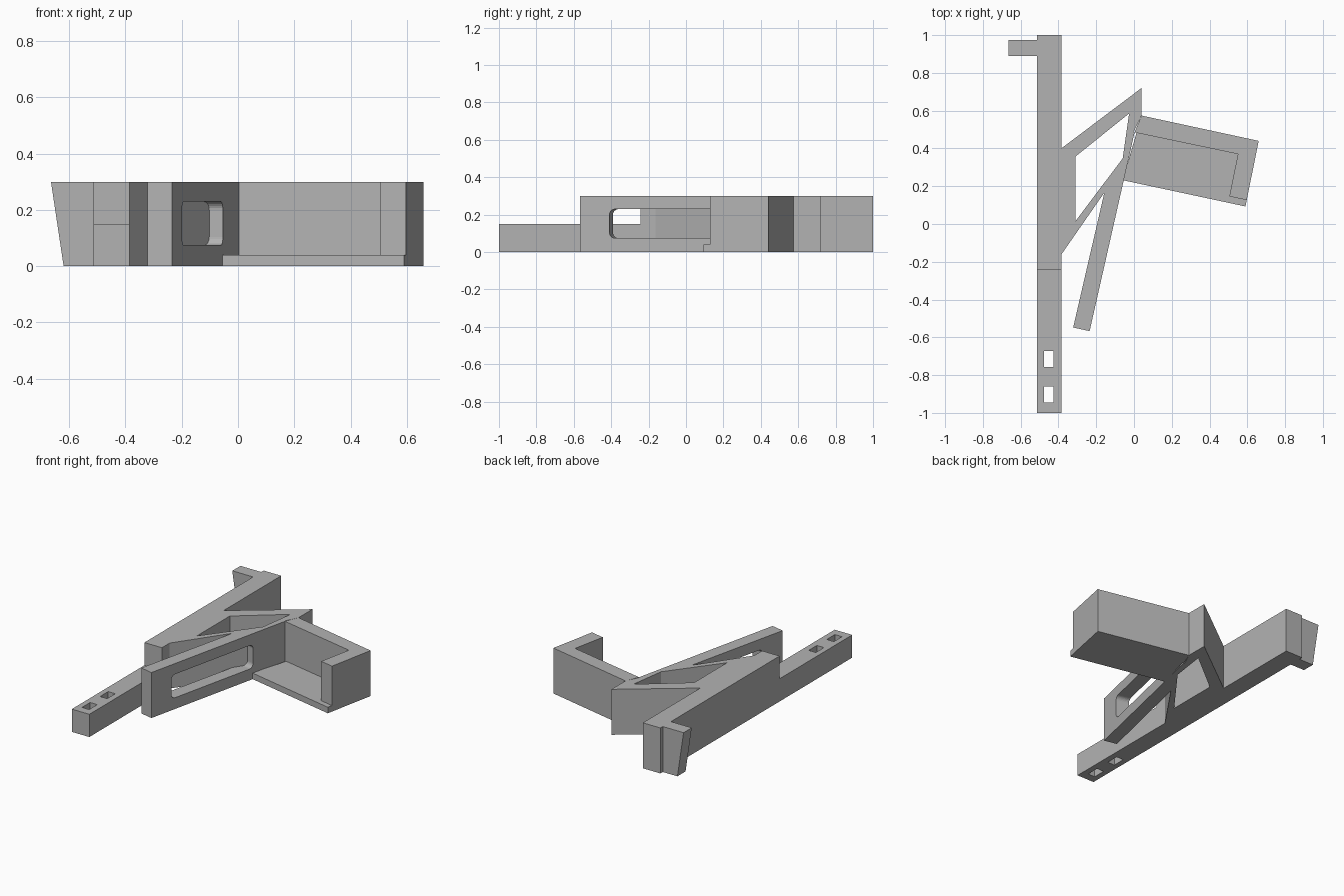
import bpy, bmesh, math
from mathutils import Vector

if "Cube" in bpy.data.objects:
    bpy.data.objects.remove(bpy.data.objects["Cube"], do_unlink=True)

grey = bpy.data.materials.new("plain grey")
grey.use_nodes = True
grey.diffuse_color = (0.45, 0.45, 0.45, 1)
grey.node_tree.nodes["Principled BSDF"].inputs["Base Color"].default_value = grey.diffuse_color

H = 0.30  # full height


def finish(name, bm):
    bmesh.ops.recalc_face_normals(bm, faces=bm.faces)
    mesh = bpy.data.meshes.new(name)
    bm.to_mesh(mesh)
    bm.free()
    mesh.materials.append(grey)
    obj = bpy.data.objects.new(name, mesh)
    bpy.context.collection.objects.link(obj)
    return obj


def prism(name, outline, low, high, upright=False):
    """Extrude an xy outline along z, or an xz outline along y."""
    def place(p, d):
        return (p[0], d, p[1]) if upright else (p[0], p[1], d)
    bm = bmesh.new()
    face = bm.faces.new([bm.verts.new(place(p, low)) for p in outline])
    ext = bmesh.ops.extrude_face_region(bm, geom=[face])
    moved = [v for v in ext["geom"] if isinstance(v, bmesh.types.BMVert)]
    shift = Vector(place((0, 0), high - low))
    bmesh.ops.translate(bm, verts=moved, vec=shift)
    return finish(name, bm)


def rect(x0, x1, y0, y1):
    return [(x0, y0), (x1, y0), (x1, y1), (x0, y1)]


def cut(obj, cutter):
    cutter.hide_render = True
    mod = obj.modifiers.new("cut", "BOOLEAN")
    mod.operation = "DIFFERENCE"
    mod.solver = "EXACT"
    mod.object = cutter
    bpy.context.view_layer.objects.active = obj
    bpy.ops.object.modifier_apply(modifier=mod.name)


def discard(obj):
    bpy.data.objects.remove(obj, do_unlink=True)


# Long rail, with a lower front end holding two square holes
prism("rail", rect(-0.513, -0.385, -0.243, 1), 0, H)
rail_end = prism("rail_end", rect(-0.513, -0.385, -1, -0.243), 0, H / 2)
for y in (-0.945, -0.757):
    hole = prism("hole_cutter", rect(-0.477, -0.425, y, y + 0.085), -0.1, H)
    cut(rail_end, hole)
    discard(hole)

# Tapered hook at the back of the rail
prism("hook", [(-0.665, H), (-0.62, 0), (-0.51, 0), (-0.51, H)], 0.89, 0.975, upright=True)

# Strut frame joining the rail to the arm and tray
frame = prism("strut_frame", [(-0.385, -0.162), (-0.05, 0.32), (-0.003, 0.485), (0.04, 0.574),
                              (0.04, 0.72), (-0.385, 0.4)], 0, H)

# Slanted arm
arm = prism("arm", [(-0.322, -0.548), (-0.235, -0.567), (0.003, 0.485), (-0.08, 0.5)], 0, H)

# Opening through frame and arm
opening = prism("opening_cutter", [(-0.31, 0.015), (-0.06, 0.347), (-0.026, 0.585),
                                   (-0.31, 0.357)], -0.1, H + 0.1)
for part in (frame, arm):
    cut(part, opening)
discard(opening)

# Rounded slot through the arm
bm = bmesh.new()
bmesh.ops.create_cube(bm, size=1)
bmesh.ops.scale(bm, vec=(0.3, 0.66, 0.155), verts=bm.verts)
across = [e for e in bm.edges if abs((e.verts[0].co - e.verts[1].co).x) > 0.1]
bmesh.ops.bevel(bm, geom=across, offset=0.03, segments=6, profile=0.5, affect="EDGES")
slot = finish("slot_cutter", bm)
slot.location = (-0.17, -0.078, 0.152)
slot.rotation_euler.z = math.radians(-12.5)
bpy.context.view_layer.update()
cut(arm, slot)
discard(slot)

# Tray: thin floor with a back wall, side wall and short return lip
prism("tray_floor", [(-0.06, 0.232), (0.59, 0.093), (0.66, 0.44), (0.04, 0.574)], 0, 0.04)
prism("tray_wall", [(0.003, 0.485), (0.55, 0.37), (0.505, 0.146), (0.597, 0.127),
                    (0.66, 0.44), (0.04, 0.574)], 0, H)
